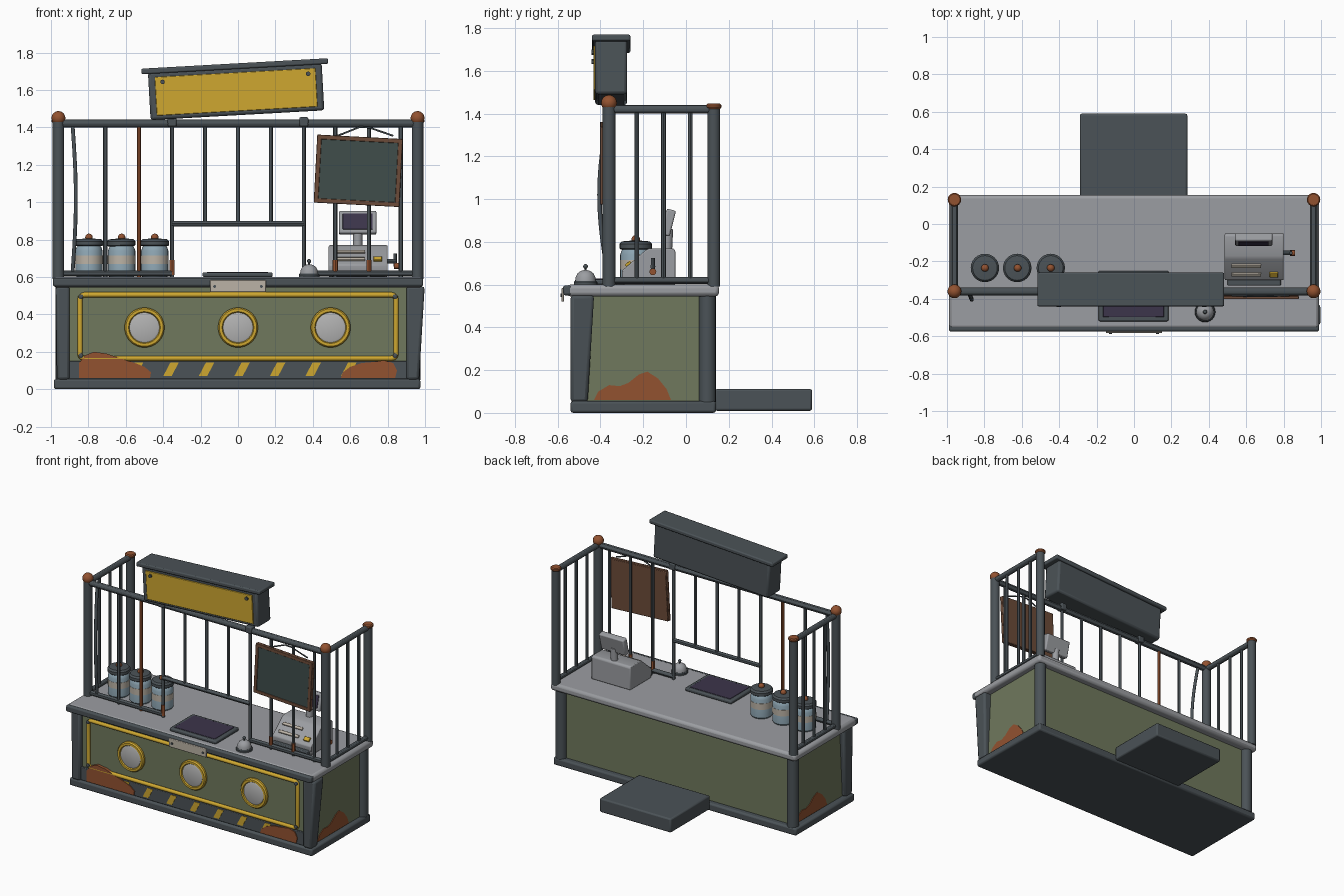
import bpy, bmesh, math
from mathutils import Vector, Matrix, Euler

if "Cube" in bpy.data.objects:
    bpy.data.objects.remove(bpy.data.objects["Cube"])

def mat(name, c):
    m = bpy.data.materials.new(name)
    m.diffuse_color = (*c, 1)
    m.use_nodes = True
    m.node_tree.nodes["Principled BSDF"].inputs["Base Color"].default_value = m.diffuse_color
    return m

DARK = mat("dark_steel", (.07, .085, .095))
GREEN = mat("olive_paint", (.16, .19, .11))
GREY = mat("counter_grey", (.33, .34, .36))
LIGHT = mat("lamp_grey", (.45, .45, .45))
YEL = mat("yellow", (.62, .39, .03))
RUST = mat("rust", (.29, .085, .03))
WOOD = mat("wood", (.15, .07, .04))
SLATE = mat("slate", (.05, .075, .07))
GLASS = mat("jar_glass", (.27, .38, .45))
CREAM = mat("cream", (.5, .45, .38))
SCREEN = mat("screen", (.045, .035, .07))

def finish(bm, name, m, bevel=0, smooth=True):
    bmesh.ops.recalc_face_normals(bm, faces=bm.faces[:])
    me = bpy.data.meshes.new(name)
    bm.to_mesh(me)
    bm.free()
    ob = bpy.data.objects.new(name, me)
    bpy.context.collection.objects.link(ob)
    me.materials.append(m)
    if bevel:
        b = ob.modifiers.new("bevel", 'BEVEL')
        b.width, b.segments, b.limit_method = bevel, 2, 'ANGLE'
    if smooth:
        bpy.ops.object.select_all(action='DESELECT')
        bpy.context.view_layer.objects.active = ob
        ob.select_set(True)
        bpy.ops.object.shade_smooth_by_angle()
    return ob

def box(name, x, y, z, m, bevel=.006, xf=None):
    bm = bmesh.new()
    bmesh.ops.create_cube(bm, size=1)
    for v in bm.verts:
        v.co = [a + (b - a) * (c + .5) for (a, b), c in zip((x, y, z), v.co)]
    if xf:
        bm.transform(xf)
    return finish(bm, name, m, bevel)

def prism(name, pts, plane, a, b, m, bevel=0):
    """Extrude a 2D profile: plane 'xz' goes along y, 'yz' goes along x."""
    at = (lambda p, t: (p[0], t, p[1])) if plane == 'xz' else (lambda p, t: (t, p[0], p[1]))
    bm = bmesh.new()
    lo = [bm.verts.new(at(p, a)) for p in pts]
    hi = [bm.verts.new(at(p, b)) for p in pts]
    bm.faces.new(lo)
    bm.faces.new(hi[::-1])
    for i in range(len(pts)):
        j = (i + 1) % len(pts)
        bm.faces.new((lo[i], lo[j], hi[j], hi[i]))
    return finish(bm, name, m, bevel)

def lathe(name, prof, loc, m, rot=(0, 0, 0), n=24):
    """Spin (radius, height) points around local z."""
    bm = bmesh.new()
    rings = [[bm.verts.new((r * math.cos(2 * math.pi * i / n), r * math.sin(2 * math.pi * i / n), h))
              for i in range(n)] for r, h in prof]
    for p, q in zip(rings, rings[1:]):
        for i in range(n):
            bm.faces.new((p[i], p[(i + 1) % n], q[(i + 1) % n], q[i]))
    bm.faces.new(rings[0])
    bm.faces.new(rings[-1])
    bm.transform(Matrix.Translation(loc) @ Euler(rot).to_matrix().to_4x4())
    return finish(bm, name, m)

def rod(name, p, q, r, m, n=12):
    p, q = Vector(p), Vector(q)
    return lathe(name, [(r, 0), (r, (q - p).length)], p, m, (q - p).to_track_quat('Z', 'Y').to_euler(), n)

def ball(name, loc, r, m):
    prof = [(r * math.sin(t), -r * math.cos(t)) for t in [.15 + i * (math.pi - .3) / 10 for i in range(11)]]
    return lathe(name, prof, loc, m, n=20)

def tube(name, pts, r, m, cyclic=False):
    cu = bpy.data.curves.new(name, 'CURVE')
    cu.dimensions, cu.bevel_depth, cu.bevel_resolution, cu.use_fill_caps = '3D', r, 2, True
    s = cu.splines.new('POLY')
    s.points.add(len(pts) - 1)
    for sp, p in zip(s.points, pts):
        sp.co = (*p, 1)
    s.use_cyclic_u = cyclic
    ob = bpy.data.objects.new(name, cu)
    bpy.context.collection.objects.link(ob)
    cu.materials.append(m)
    bpy.ops.object.select_all(action='DESELECT')
    bpy.context.view_layer.objects.active = ob
    ob.select_set(True)
    bpy.ops.object.convert(target='MESH')

FRONT = (math.pi / 2, 0, 0)   # local z points to -y

# Counter carcass
box("plinth", (-.985, .975), (-.54, .14), (0, .055), DARK, .012)
box("counter_body", (-.94, .94), (-.51, .10), (.05, .55), GREEN)
box("countertop", (-.99, .99), (-.56, .155), (.545, .6), GREY, .018)
box("countertop_edge", (-.99, .99), (-.575, -.535), (.55, .596), DARK, .01)
box("kick_band", (-.91, .91), (-.525, -.5), (.055, .15), DARK, .004)
for s, n in ((-1, "left"), (1, "right")):
    out = .998 if s > 0 else .975
    bm = bmesh.new()
    bmesh.ops.create_cube(bm, size=1)
    for v in bm.verts:
        top = v.co.z > 0
        v.co = (s * ((out if top else .968) if v.co.x * s > 0 else .9),
                -.54 if v.co.y < 0 else (-.43 if top else -.46), .55 if top else .05)
    finish(bm, n + "_front_corner_post", DARK, .015)
    rod(n + "_back_corner_post", (s * .935, .1, .05), (s * .935, .1, .55), .04, DARK, 16)
box("back_step", (-.29, .285), (.135, .59), (.01, .112), DARK, .01)

# Front trim: rounded frame, bolts, lamps, hazard stripes
frame = []
for cx, cz, a0 in ((.82, .48, 0), (-.82, .48, 90), (-.82, .19, 180), (.82, .19, 270)):
    for k in range(4):
        a = math.radians(a0 + 30 * k)
        frame.append((cx + .025 * math.cos(a), -.518, cz + .025 * math.sin(a)))
tube("yellow_frame", frame, .014, YEL, True)
for x in (-.84, .84):
    for z in (.18, .495):
        lathe("frame_bolt", [(.013, 0), (.013, .01), (.006, .014)], (x, -.525, z), DARK, FRONT, 12)
for x in (-.5, 0, .495):
    lathe("lamp_ring", [(.107, 0), (.107, .015), (.1, .025), (.085, .025), (.078, .012)], (x, -.508, .33), YEL, FRONT, 32)
    lathe("lamp_lens", [(.08, 0), (.08, .018), (.07, .022)], (x, -.508, .33), LIGHT, FRONT, 32)
for i in range(8):
    x = -.78 + .19 * i
    prism("hazard_stripe", [(x, .07), (x + .045, .07), (x + .083, .142), (x + .038, .142)], 'xz', -.528, -.52, YEL)

# Rust patches
prism("rust_front_left", [(-.85, .06), (-.47, .06), (-.465, .09), (-.5, .12), (-.55, .14), (-.63, .165), (-.7, .19),
      (-.77, .2), (-.82, .18), (-.85, .14)], 'xz', -.531, -.505, RUST)
prism("rust_front_right", [(.55, .06), (.84, .06), (.85, .1), (.83, .14), (.78, .155), (.72, .145), (.66, .14),
      (.6, .12), (.56, .09)], 'xz', -.531, -.505, RUST)
patch = [(-.43, .06), (-.07, .06), (-.09, .11), (-.13, .16), (-.18, .193), (-.22, .18), (-.27, .14), (-.31, .125),
         (-.36, .13), (-.41, .1)]
prism("rust_right_side", patch, 'yz', .93, .945, RUST)
prism("rust_left_side", [(-.42 - p[0] + .07, p[1]) for p in patch], 'yz', -.945, -.93, RUST)

# Front name plate (blank) and serving tray
box("blank_plate", (-.15, .15), (-.583, -.57), (.52, .583), CREAM, .004)
for x in (-.125, .125):
    lathe("plate_bolt", [(.008, 0), (.008, .008)], (x, -.58, .55), DARK, FRONT, 10)
box("tray_base", (-.19, .185), (-.52, -.25), (.6, .625), DARK, .008)
box("tray_inset", (-.165, .16), (-.497, -.273), (.615, .628), SCREEN, .002)

# Service bell
lathe("bell_base", [(.055, 0), (.055, .012), (.05, .018)], (.38, -.47, .6), DARK)
lathe("bell_dome", [(.048, 0), (.046, .018), (.037, .036), (.022, .047), (.007, .051)], (.38, -.47, .617), GREY)
rod("bell_stem", (.38, -.47, .66), (.38, -.47, .685), .005, DARK)
ball("bell_button", (.38, -.47, .685), .011, DARK)

# Cage posts, rails and bars
for s in (-1, 1):
    x = .96 * s
    rod("cage_front_post", (x, -.36, .59), (x, -.36, 1.43), .031, DARK, 16)
    ball("post_ball_cap", (x, -.36, 1.45), .037, RUST)
    rod("cage_back_post", (x, .13, .59), (x, .13, 1.43), .03, DARK, 16)
    lathe("post_flat_cap", [(.03, 0), (.036, .008), (.036, .018), (.03, .024)], (x, .13, 1.422), RUST)
    for z, r in ((1.42, .02), (.62, .016)):
        rod("side_rail", (x, -.36, z), (x, .13, z), r, DARK)
    for y in (-.23, -.105, .02):
        rod("side_bar", (x, y, .62), (x, y, 1.42), .011, DARK)
    rod("front_bottom_rail", (x, -.36, .62), (.352 * s, -.36, .62), .016, DARK)
rod("front_top_rail", (-.96, -.36, 1.42), (.96, -.36, 1.42), .021, DARK)
rod("window_rail", (-.352, -.36, .885), (.352, -.36, .885), .015, DARK)
for x in (-.71, -.53, -.352, .352, .52, .7, .87):
    rod("front_bar", (x, -.36, .6), (x, -.36, 1.42), .011, RUST if x == -.53 else DARK)
for x in (-.176, 0, .176):
    rod("short_bar", (x, -.36, .885), (x, -.36, 1.42), .011, DARK)
tube("bent_bar", [(-.885 + .018 * math.sin(math.pi * t), -.36 - .045 * math.sin(math.pi * t), .62 + .8 * t)
                  for t in [i / 12 for i in range(13)]], .011, DARK)
for x in (-.352, .52, .7):
    rod("rusted_bar_foot", (x, -.36, .61), (x, -.36, .69), .0135, RUST)

# Tilted sign box
def tilt(x, y, z, deg):
    return Matrix.Translation((x, y, z)) @ Matrix.Rotation(math.radians(deg), 4, 'Y')
T = tilt(-.01, -.353, 1.59, -3.2)
box("sign_box", (-.465, .465), (-.072, .078), (-.125, .13), DARK, .014, T)
box("sign_roof", (-.5, .5), (-.087, .093), (.122, .152), DARK, .008, T)
box("sign_panel", (-.43, .43), (-.08, -.06), (-.103, .103), YEL, .003, T)
for x in (-.39, .39):
    lathe("sign_bolt", [(.012, 0), (.012, .012)], T @ Vector((x, -.078, .075)), DARK, FRONT, 12)
for x in (-.352, .352):
    box("sign_bracket", (x - .024, x + .024), (-.387, -.333), (1.405, 1.455), DARK, .008)

# Hanging chalkboard
C = tilt(.643, -.385, 1.168, 3)
box("chalkboard_frame", (-.228, .228), (-.01, .014), (-.18, .18), WOOD, .004, C)
for z in (-.17, .17):
    box("chalkboard_rim", (-.228, .228), (-.017, 0), (z - .012, z + .012), WOOD, .003, C)
for x in (-.217, .217):
    box("chalkboard_rim", (x - .012, x + .012), (-.017, 0), (-.18, .18), WOOD, .003, C)
box("chalkboard_slate", (-.206, .206), (-.013, 0), (-.159, .159), SLATE, 0, C)
tube("chalkboard_cord", [(.52, -.383, 1.35), (.65, -.385, 1.402), (.70, -.385, 1.40), (.83, -.383, 1.355)], .005, DARK)

# Storage jars
for x, r in ((-.797, 0), (-.622, .06), (-.445, 0)):
    p = (x, -.235, .6)
    lathe("jar", [(.066, 0), (.073, .01), (.073, .14), (.066, .16), (.058, .17)], p, GLASS)
    lathe("jar_label", [(.0735, .07), (.0745, .07), (.0745, .115), (.0735, .115)], p, CREAM)
    lathe("jar_lid", [(.07, .165), (.076, .17), (.076, .19), (.066, .202), (.02, .206)], p, DARK, (0, -r / 4, 0))
    ball("jar_knob", (x, -.235, .812), .02, RUST)

# Cash register
box("register_drawer", (.5, .785), (-.33, -.08), (.6, .635), DARK, .006)
prism("register_body", [(-.3, .63), (-.3, .665), (-.19, .76), (-.17, .77), (-.06, .77), (-.05, .76), (-.05, .6), (-.29, .6)],
      'yz', .485, .8, GREY, .006)
K = Matrix.Translation((.64, -.245, .7125)) @ Matrix.Rotation(math.atan2(.095, .11), 4, 'X')
for v in (-.03, .03):
    box("register_key_strip", (-.12, .04), (v - .01, v + .01), (-.004, .01), CREAM, .003, K)
box("register_button", (.085, .13), (-.045, -.015), (-.004, .012), YEL, .003, K)
rod("display_neck", (.64, -.09, .76), (.64, -.085, .86), .025, GREY, 16)
D = Matrix.Translation((.64, -.083, .89)) @ Matrix.Rotation(math.radians(-14), 4, 'X')
box("display_case", (-.1, .1), (-.022, .022), (-.062, .062), GREY, .008, D)
box("display_screen", (-.08, .08), (-.026, -.01), (-.042, .045), SCREEN, .002, D)
rod("crank_axle", (.79, -.155, .685), (.845, -.155, .685), .012, DARK)
rod("crank_arm", (.84, -.155, .725), (.84, -.155, .655), .009, DARK)
rod("crank_handle", (.835, -.155, .66), (.862, -.155, .66), .016, RUST)
